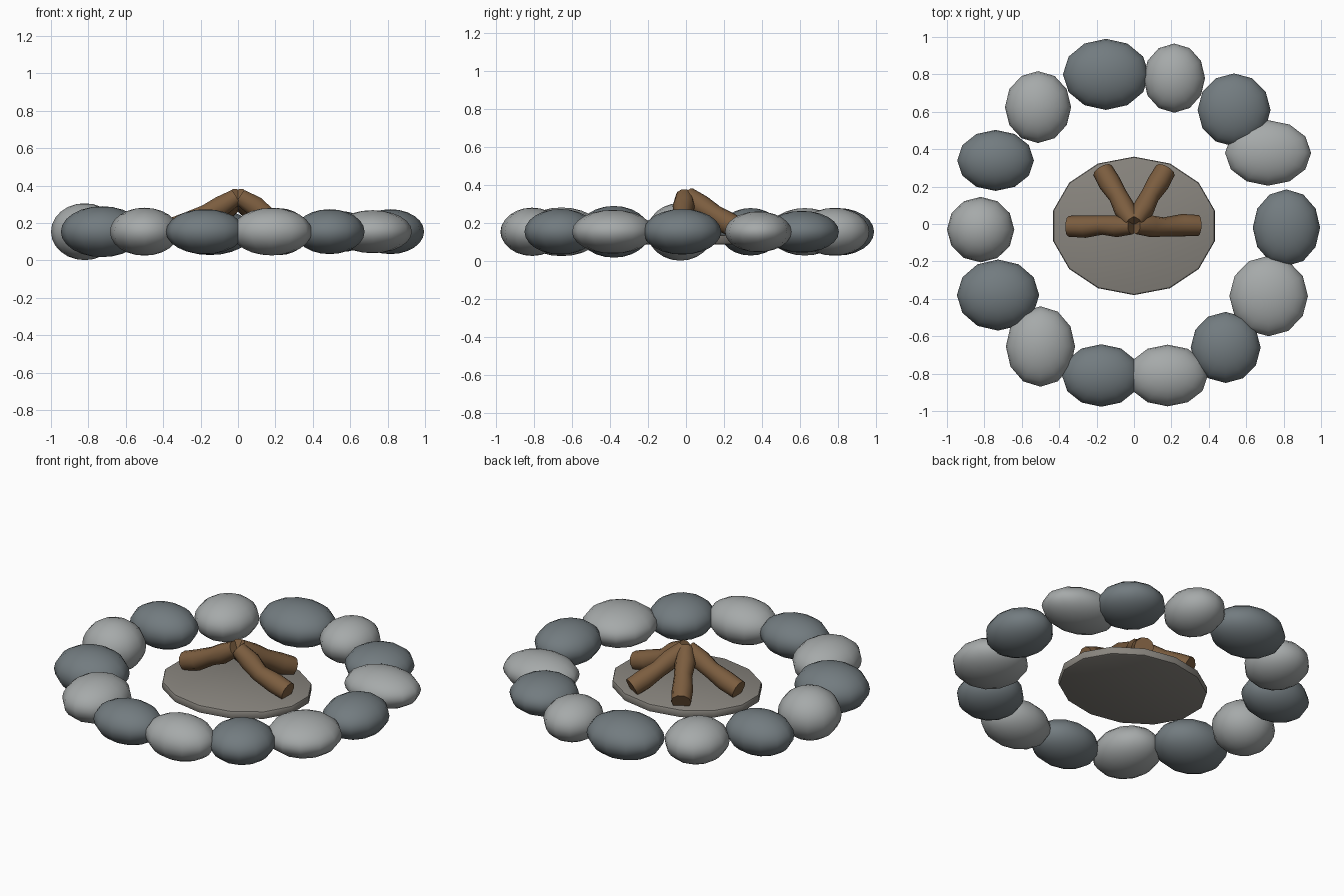
import bpy, math

if "Cube" in bpy.data.objects:
    bpy.data.objects.remove(bpy.data.objects["Cube"])


def material(name, rgb):
    m = bpy.data.materials.new(name)
    m.diffuse_color = (*rgb, 1)
    m.use_nodes = True
    m.node_tree.nodes["Principled BSDF"].inputs["Base Color"].default_value = m.diffuse_color
    return m


dark = material("dark_stone", (0.17, 0.20, 0.215))
light = material("light_stone", (0.38, 0.40, 0.40))
ash = material("ash", (0.25, 0.235, 0.21))
wood = material("wood", (0.20, 0.11, 0.05))


def finish(ob, name, mat, angle):
    ob.name = name
    ob.data.materials.clear()
    ob.data.materials.append(mat)
    bpy.ops.object.shade_smooth_by_angle(angle=math.radians(angle))


# Ring of stones: x, y, half width, half depth, half height
stones = [
    (-0.15, 0.80, 0.23, 0.19, 0.125), (0.215, 0.78, 0.165, 0.185, 0.126),
    (0.535, 0.61, 0.195, 0.195, 0.11), (0.717, 0.38, 0.23, 0.175, 0.107),
    (0.815, -0.02, 0.18, 0.205, 0.12), (0.72, -0.385, 0.21, 0.215, 0.115),
    (0.49, -0.66, 0.187, 0.19, 0.12), (0.18, -0.81, 0.215, 0.165, 0.127),
    (-0.175, -0.81, 0.21, 0.167, 0.12), (-0.50, -0.655, 0.185, 0.215, 0.128),
    (-0.727, -0.38, 0.22, 0.19, 0.136), (-0.82, -0.03, 0.18, 0.175, 0.152),
    (-0.74, 0.34, 0.205, 0.163, 0.125), (-0.513, 0.625, 0.177, 0.192, 0.125),
]
for i, (x, y, a, b, c) in enumerate(stones):
    bpy.ops.mesh.primitive_uv_sphere_add(segments=12, ring_count=12, radius=1,
                                         location=(x, y, 0.154))
    ob = bpy.context.object
    ob.scale = (a, b, c)
    finish(ob, f"stone_{i + 1}", light if i % 2 else dark, 80)

# Ash bed: squashed 14-sided disc with a bevelled rim
bpy.ops.mesh.primitive_cylinder_add(vertices=14, radius=1, depth=0.05,
                                    location=(0, -0.01, 0.112))
bed = bpy.context.object
bed.scale = (0.443, 0.37, 1)
bpy.ops.object.transform_apply(location=False, rotation=False, scale=True)
bev = bed.modifiers.new("rim", 'BEVEL')
bev.width, bev.segments = 0.012, 2
bpy.ops.object.modifier_apply(modifier="rim")
finish(bed, "ash_bed", ash, 40)


# Crooked logs leaning together at the top
def log(name, pts):
    cu = bpy.data.curves.new(name, 'CURVE')
    cu.dimensions = '3D'
    cu.bevel_depth, cu.bevel_resolution = 0.057, 3
    cu.use_fill_caps = True
    sp = cu.splines.new('POLY')
    sp.points.add(len(pts) - 1)
    for p, co, r in zip(sp.points, pts, (0.98, 1.05, 0.9, 1.02, 0.8)):
        p.co, p.radius = (*co, 1), r
    ob = bpy.data.objects.new(name, cu)
    bpy.context.collection.objects.link(ob)
    bpy.ops.object.select_all(action='DESELECT')
    ob.select_set(True)
    bpy.context.view_layer.objects.active = ob
    bpy.ops.object.convert(target='MESH')
    finish(bpy.context.object, name, wood, 50)


log("log_left", [(-0.35, -0.012, 0.175), (-0.26, -0.014, 0.205), (-0.17, -0.006, 0.25),
                 (-0.09, -0.012, 0.29), (-0.01, -0.01, 0.34)])
log("log_right", [(0.345, -0.008, 0.17), (0.26, -0.006, 0.195), (0.16, -0.016, 0.235),
                  (0.09, -0.012, 0.29), (0.01, -0.008, 0.34)])
for side, s in (("left", -1), ("right", 1)):
    log(f"log_back_{side}", [(s * 0.168, 0.287, 0.165), (s * 0.13, 0.22, 0.20),
                             (s * 0.085, 0.15, 0.245), (s * 0.05, 0.08, 0.29),
                             (s * 0.005, 0.01, 0.345)])
